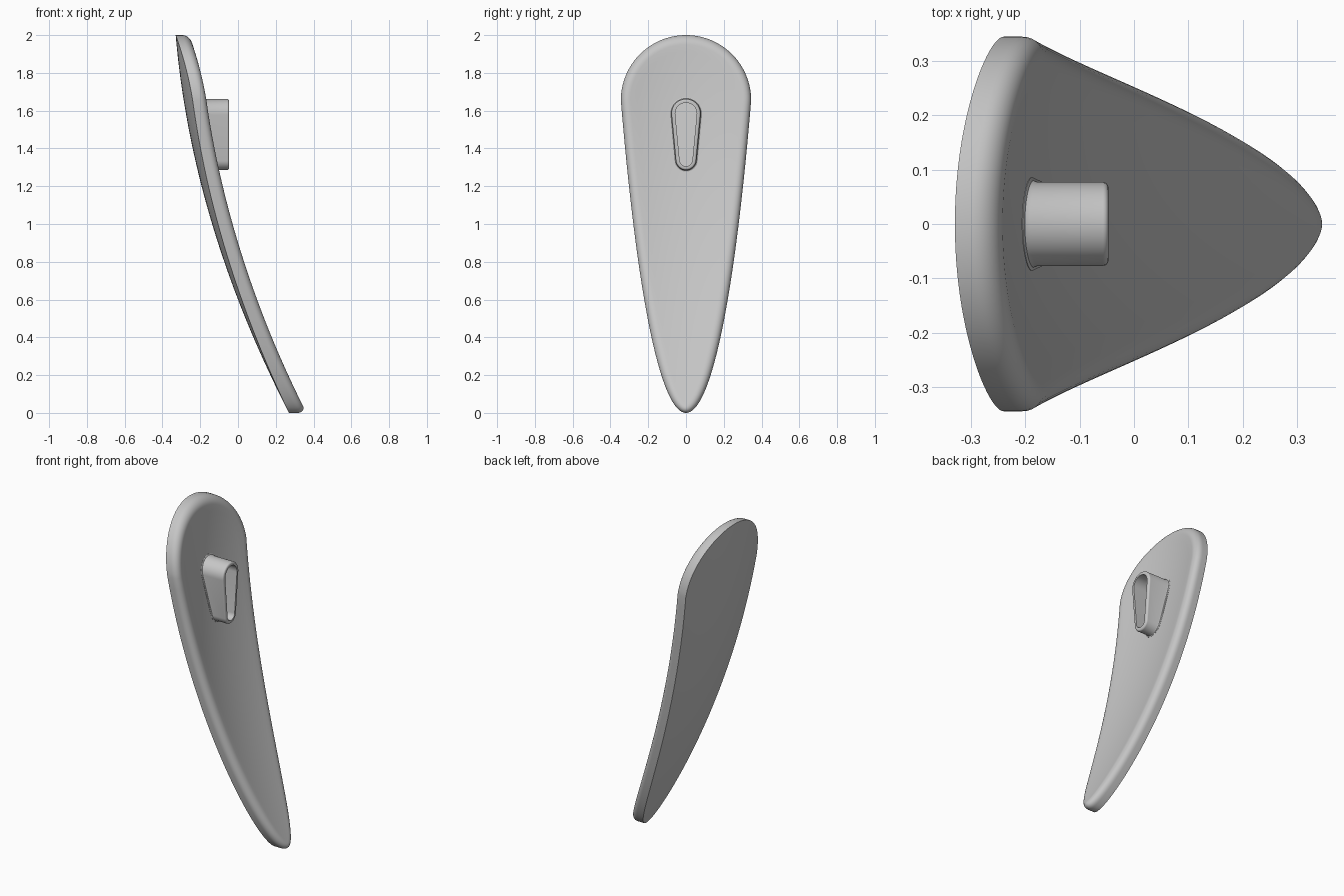
import bpy, bmesh, math

if "Cube" in bpy.data.objects:
    bpy.data.objects.remove(bpy.data.objects["Cube"])

R = 0.05         # rounded front rim

grey = bpy.data.materials.new("plain grey")
grey.diffuse_color = (0.56, 0.56, 0.56, 1)
grey.use_nodes = True
grey.node_tree.nodes["Principled BSDF"].inputs["Base Color"].default_value = grey.diffuse_color


def back_x(y, z):
    """Curved, dished back surface of the blade."""
    t = 2 - z
    return -0.33 + 0.086 * t + 0.107 * t * t + 0.4 * y * y


def thick(z):
    """Thickness along x, growing as the blade leans."""
    return 0.083 * math.sqrt(1 + (0.086 + 0.214 * (2 - z)) ** 2)


def build(name, rings, cap_ends=False, angle=35):
    bm = bmesh.new()
    loops = [[bm.verts.new(p) for p in ring] for ring in rings]
    n = len(loops[0])
    for a, b in zip(loops, loops[1:]):
        for i in range(n):
            j = (i + 1) % n
            bm.faces.new((a[i], a[j], b[j], b[i]))
    if cap_ends:
        bm.faces.new(loops[0])
        bm.faces.new(loops[-1])
    bmesh.ops.remove_doubles(bm, verts=bm.verts, dist=1e-5)
    bmesh.ops.recalc_face_normals(bm, faces=bm.faces)
    me = bpy.data.meshes.new(name)
    bm.to_mesh(me)
    bm.free()
    me.materials.append(grey)
    ob = bpy.data.objects.new(name, me)
    bpy.context.collection.objects.link(ob)
    bpy.ops.object.select_all(action='DESELECT')
    ob.select_set(True)
    bpy.context.view_layer.objects.active = ob
    bpy.ops.object.shade_smooth_by_angle(angle=math.radians(angle))
    return ob


# Blade outline in y-z: pointed lower part, round top
right = []
for i in range(49):
    u = (i / 48) ** 2
    right.append((0.345 * math.sqrt(u) * (1 + 0.1 * (1 - u)), 1.655 * u))
for i in range(1, 25):
    a = math.pi / 2 * i / 24
    right.append((0.345 * math.cos(a), 1.655 + 0.345 * math.sin(a)))
right[-1] = (0.0, 2.0)
outline = right + [(-y, z) for y, z in reversed(right[1:-1])]
N = len(outline)


def inset(d):
    out = []
    for i, (y, z) in enumerate(outline):
        (ya, za), (yb, zb) = outline[i - 1], outline[(i + 1) % N]
        ty, tz = yb - ya, zb - za
        l = math.hypot(ty, tz)
        k = d * min(1, 0.8 + 0.2 * z / 0.3)
        out.append((y - tz / l * k, z + ty / l * k))
    return out


def to_spine(pts, f):
    return [(y * (1 - f), z + (min(max(z, 0.12), 1.655) - z) * f) for y, z in pts]


def back(pts):
    return [(back_x(y, z), y, z) for y, z in pts]


def front(pts, dx=0.0):
    return [(back_x(y, z) + thick(z) + dx, y, z) for y, z in pts]


STEPS = 8
rings = [back(to_spine(outline, 1 - i / STEPS)) for i in range(STEPS + 1)]
for i in range(9):
    a = math.pi / 2 * i / 8
    rings.append(front(inset(R * (1 - math.cos(a))), R * math.sin(a) - R))
inner = inset(R)
rings += [front(to_spine(inner, i / STEPS)) for i in range(1, STEPS + 1)]
build("curved_blade", rings)


# Hollow teardrop boss on the front of the blade
def teardrop(off):
    z1, r1, z2, r2 = 1.585, 0.077, 1.34, 0.054
    a = math.asin((r1 - r2) / (z1 - z2))
    pts = []
    for zc, r, s, e in ((z1, r1, -a, math.pi + a), (z2, r2, math.pi + a, 2 * math.pi - a)):
        for i in range(25):
            t = s + (e - s) * i / 24
            pts.append(((r + off) * math.cos(t), zc + (r + off) * math.sin(t)))
    return pts


def flat(off, x):
    return [(x, y, z) for y, z in teardrop(off)]


boss = [front(teardrop(0.009), -0.02), front(teardrop(0.009), 0.001),
        front(teardrop(0.003), 0.004), front(teardrop(0), 0.012)]
for i in range(5):
    a = math.pi / 2 * i / 4
    boss.append(flat(-0.01 * (1 - math.cos(a)), -0.057 + 0.01 * math.sin(a)))
boss += [flat(-0.02, -0.047), front(teardrop(-0.02), 0.004)]
build("hollow_boss", boss, cap_ends=True)
